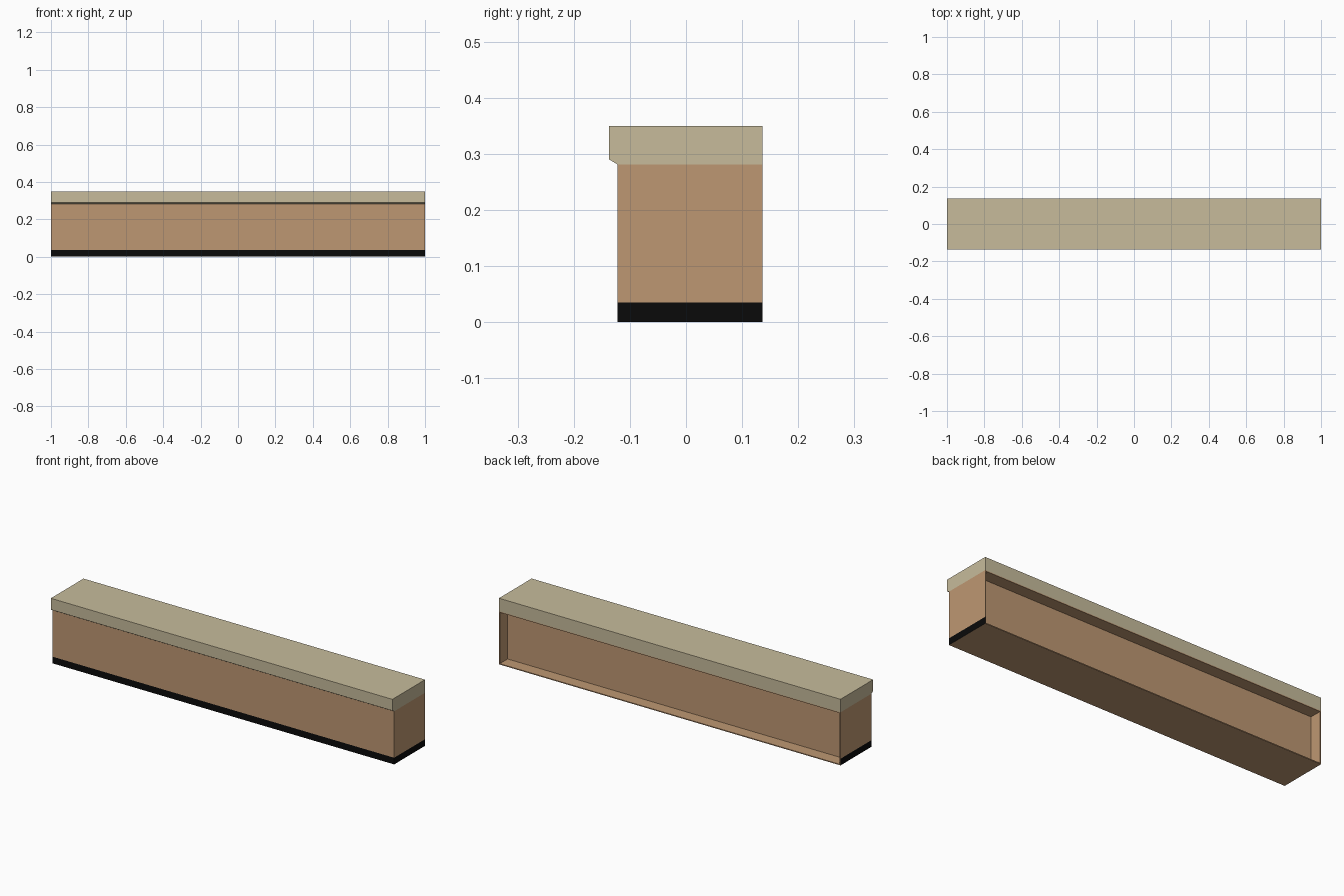
import bpy, bmesh
from mathutils import Matrix, Vector

if "Cube" in bpy.data.objects:
    bpy.data.objects.remove(bpy.data.objects["Cube"])

def mat(name, rgb):
    m = bpy.data.materials.new(name)
    m.diffuse_color = (*rgb, 1)
    m.use_nodes = True
    m.node_tree.nodes["Principled BSDF"].inputs["Base Color"].default_value = m.diffuse_color
    return m

wood = mat("warm wood", (0.515, 0.312, 0.170))
stone = mat("beige worktop", (0.570, 0.500, 0.330))
black = mat("black plinth", (0.003, 0.003, 0.003))

def finish(bm, name, mats):
    bmesh.ops.recalc_face_normals(bm, faces=bm.faces)
    me = bpy.data.meshes.new(name)
    bm.to_mesh(me)
    bm.free()
    for m in mats:
        me.materials.append(m)
    ob = bpy.data.objects.new(name, me)
    bpy.context.collection.objects.link(ob)
    return ob

FRONT, BACK, BODY_TOP, TOP = -0.122, 0.136, 0.281, 0.35
KICK, WALL, RECESS = 0.035, 0.007, 0.065

# Cabinet body with a shallow recess in the back
bm = bmesh.new()
bmesh.ops.create_cube(bm, size=1, matrix=Matrix.Translation(
    (0, (FRONT + BACK) / 2, BODY_TOP / 2)) @ Matrix.Diagonal((2, BACK - FRONT, BODY_TOP, 1)))
bm.normal_update()
back = max(bm.faces, key=lambda f: f.normal.y)
bmesh.ops.inset_region(bm, faces=[back], thickness=WALL)
rim = list(back.verts)
ext = bmesh.ops.extrude_face_region(bm, geom=[back])
bmesh.ops.translate(bm, vec=(0, -RECESS, 0),
                    verts=[g for g in ext["geom"] if isinstance(g, bmesh.types.BMVert)])
if back.is_valid and all(abs(v.co.y - BACK) < 1e-5 for v in back.verts):
    bmesh.ops.delete(bm, geom=[back], context='FACES_ONLY')
# Black plinth band on the front and the two ends
bm.normal_update()
outer = [f for f in bm.faces
         if all(abs(v.co.y - FRONT) < 1e-4 for v in f.verts)
         or all(abs(abs(v.co.x) - 1) < 1e-4 for v in f.verts)]
geom = set(outer)
for f in outer:
    geom.update(f.edges)
    geom.update(f.verts)
bmesh.ops.bisect_plane(bm, geom=list(geom), plane_co=(0, 0, KICK), plane_no=(0, 0, 1))
for f in bm.faces:
    c = f.calc_center_median()
    if c.z < KICK and c.z > 0.001 and (abs(c.x) > 0.9999 or c.y < FRONT + 1e-4):
        f.material_index = 1
finish(bm, "cabinet_body", [wood, black])

# Worktop: chamfered-front profile swept along x
profile = [(FRONT, BODY_TOP), (-0.137, 0.29), (-0.137, TOP), (BACK, TOP), (BACK, BODY_TOP)]
bm = bmesh.new()
face = bm.faces.new([bm.verts.new((-1, y, z)) for y, z in profile])
ext = bmesh.ops.extrude_face_region(bm, geom=[face], use_keep_orig=True)
bmesh.ops.translate(bm, vec=Vector((2, 0, 0)),
                    verts=[g for g in ext["geom"] if isinstance(g, bmesh.types.BMVert)])
finish(bm, "worktop", [stone])
